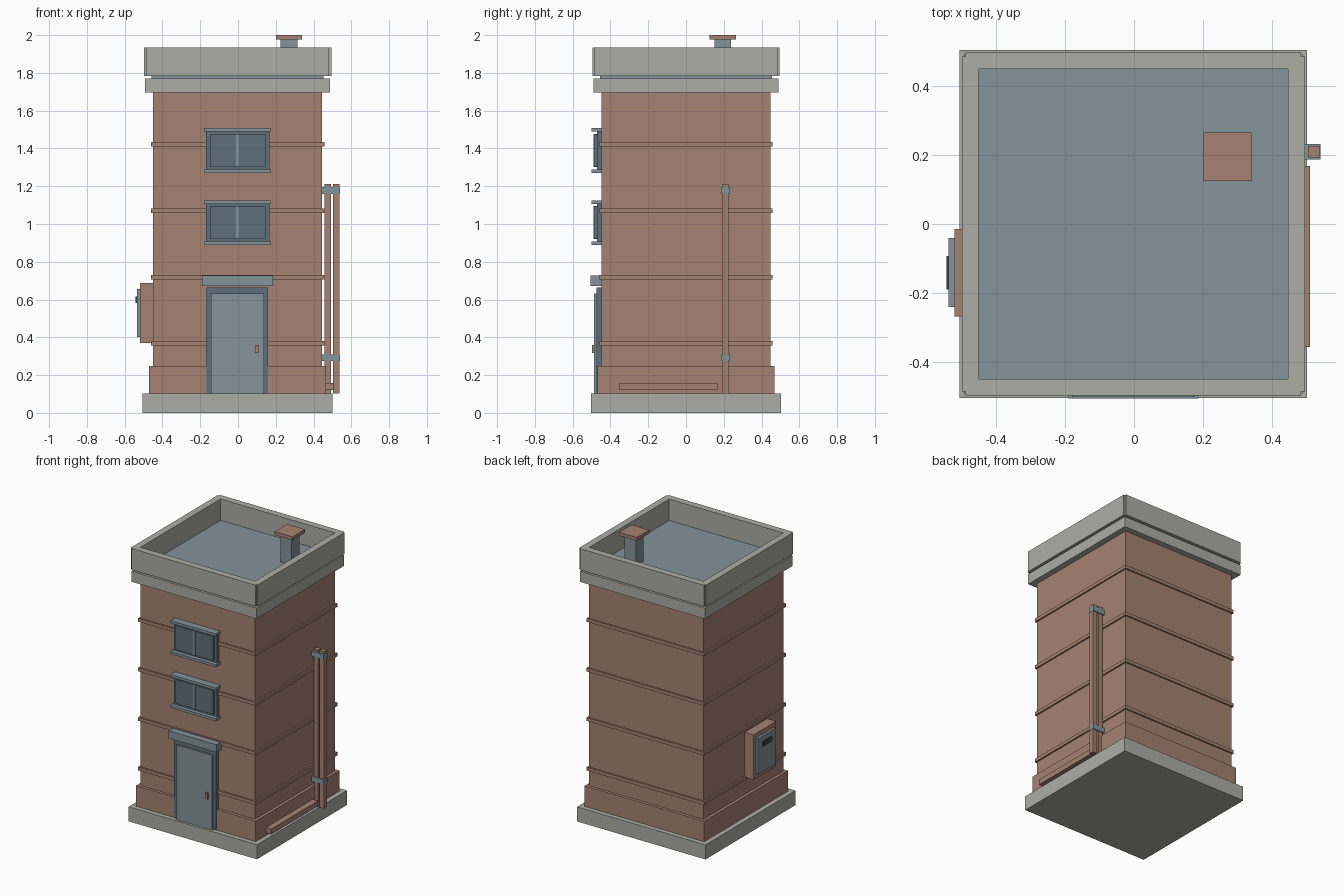
import bpy
import bmesh
from math import cos, sin, pi
from mathutils import Matrix

if "Cube" in bpy.data.objects:
    bpy.data.objects.remove(bpy.data.objects["Cube"], do_unlink=True)


def material(name, r, g, b):
    m = bpy.data.materials.new(name)
    m.use_nodes = True
    m.diffuse_color = (r, g, b, 1)
    m.node_tree.nodes["Principled BSDF"].inputs["Base Color"].default_value = (r, g, b, 1)
    return m


BRICK = material("brick", 0.376, 0.223, 0.168)
CONCRETE = material("concrete", 0.415, 0.42, 0.38)
BLUE = material("blue_grey", 0.23, 0.292, 0.323)
SLATE = material("dark_slate", 0.114, 0.165, 0.198)
BLACK = material("dark_slot", 0.04, 0.05, 0.06)


def finish(name, bm, mat):
    bmesh.ops.recalc_face_normals(bm, faces=bm.faces)
    mesh = bpy.data.meshes.new(name)
    bm.to_mesh(mesh)
    bm.free()
    mesh.materials.append(mat)
    ob = bpy.data.objects.new(name, mesh)
    bpy.context.collection.objects.link(ob)
    return ob


def box(name, mat, x, y, z):
    """Box from its (low, high) range on each axis."""
    bm = bmesh.new()
    size = [b - a for a, b in (x, y, z)]
    mid = [(a + b) / 2 for a, b in (x, y, z)]
    bmesh.ops.create_cube(bm, size=1, matrix=Matrix.Translation(mid) @ Matrix.Diagonal((*size, 1)))
    return finish(name, bm, mat)


CX = -0.002


def tier(name, mat, half, z0, z1):
    """Square storey layer centred on the tower."""
    return box(name, mat, (CX - half, CX + half), (-half, half), (z0, z1))


# Tower layers
tier("base_slab", CONCRETE, 0.503, 0, 0.103)
tier("plinth", BRICK, 0.469, 0.103, 0.248)
tier("brick_walls", BRICK, 0.448, 0.248, 1.695)
tier("cornice", CONCRETE, 0.49, 1.695, 1.77)
tier("roof_deck", BLUE, 0.455, 1.77, 1.783)
for i in range(4):
    z = 0.368 + 0.351 * i
    tier(f"brick_band_{i + 1}", BRICK, 0.459, z - 0.012, z + 0.012)


# Parapet: four mitred walls with notched outer corners
def parapet_wall(name, turn, inner=0.448, notch=0.485, outer=0.496):
    c, s = round(cos(turn)), round(sin(turn))
    outline = [(-inner, -inner), (-notch, -notch), (-notch, -outer),
               (notch, -outer), (notch, -notch), (inner, -inner)]
    bm = bmesh.new()
    face = bm.faces.new([bm.verts.new((CX + c * x - s * y, s * x + c * y, 1.783))
                         for x, y in outline])
    new = bmesh.ops.extrude_face_region(bm, geom=[face])["geom"]
    bmesh.ops.translate(bm, vec=(0, 0, 0.151),
                        verts=[v for v in new if isinstance(v, bmesh.types.BMVert)])
    finish(name, bm, CONCRETE)


for i, side in enumerate(("front", "left", "back", "right")):
    parapet_wall(f"parapet_{side}", i * pi / 2)

# Roof vent
box("vent_stack", BLUE, (0.226, 0.314), (0.15, 0.238), (1.783, 1.976))
box("vent_cap", BRICK, (0.2, 0.34), (0.125, 0.265), (1.976, 2.0))


# Front windows
def window(name, z):
    box(name + "_frame", SLATE, (CX - 0.168, CX + 0.168), (-0.472, -0.44), (z - 0.1, z + 0.1))
    for side, sign in (("right", -1), ("left", 1)):
        a, b = sorted((CX + sign * 0.008, CX + sign * 0.147))
        box(f"{name}_{side}_pane", SLATE, (a, b), (-0.484, -0.472), (z - 0.085, z + 0.085))
    box(name + "_mullion", BLUE, (CX - 0.008, CX + 0.008), (-0.49, -0.472), (z - 0.087, z + 0.087))
    for part, dz in (("sill", -0.109), ("lintel", 0.109)):
        box(f"{name}_{part}", BLUE, (CX - 0.178, CX + 0.178), (-0.5, -0.44),
            (z + dz - 0.009, z + dz + 0.009))


window("lower_window", 1.007)
window("upper_window", 1.389)

# Door
box("door_frame", SLATE, (CX - 0.166, CX + 0.162), (-0.474, -0.44), (0.103, 0.664))
box("door_panel", BLUE, (CX - 0.14, CX + 0.14), (-0.487, -0.474), (0.103, 0.632))
box("door_handle", BRICK, (0.089, 0.111), (-0.497, -0.487), (0.317, 0.36))
box("door_canopy", BLUE, (CX - 0.188, CX + 0.188), (-0.505, -0.44), (0.673, 0.727))

# Twin downpipes with brackets, and a low conduit, on the left wall
for name, x in (("inner", 0.459), ("outer", 0.504)):
    box(f"{name}_downpipe", BRICK, (x, x + 0.034), (0.193, 0.226), (0.103, 1.213))
for name, z in (("lower", 0.292), ("upper", 1.178)):
    box(f"{name}_pipe_bracket", BLUE, (0.44, 0.54), (0.187, 0.232), (z - 0.018, z + 0.018))
box("low_conduit", BRICK, (0.46, 0.509), (-0.356, 0.168), (0.122, 0.159))

# Meter box on the right wall
box("meter_box", BRICK, (-0.519, -0.44), (-0.268, -0.014), (0.37, 0.688))
box("meter_door", BLUE, (-0.536, -0.519), (-0.24, -0.04), (0.403, 0.655))
box("meter_slot", BLACK, (-0.543, -0.536), (-0.19, -0.093), (0.583, 0.617))
